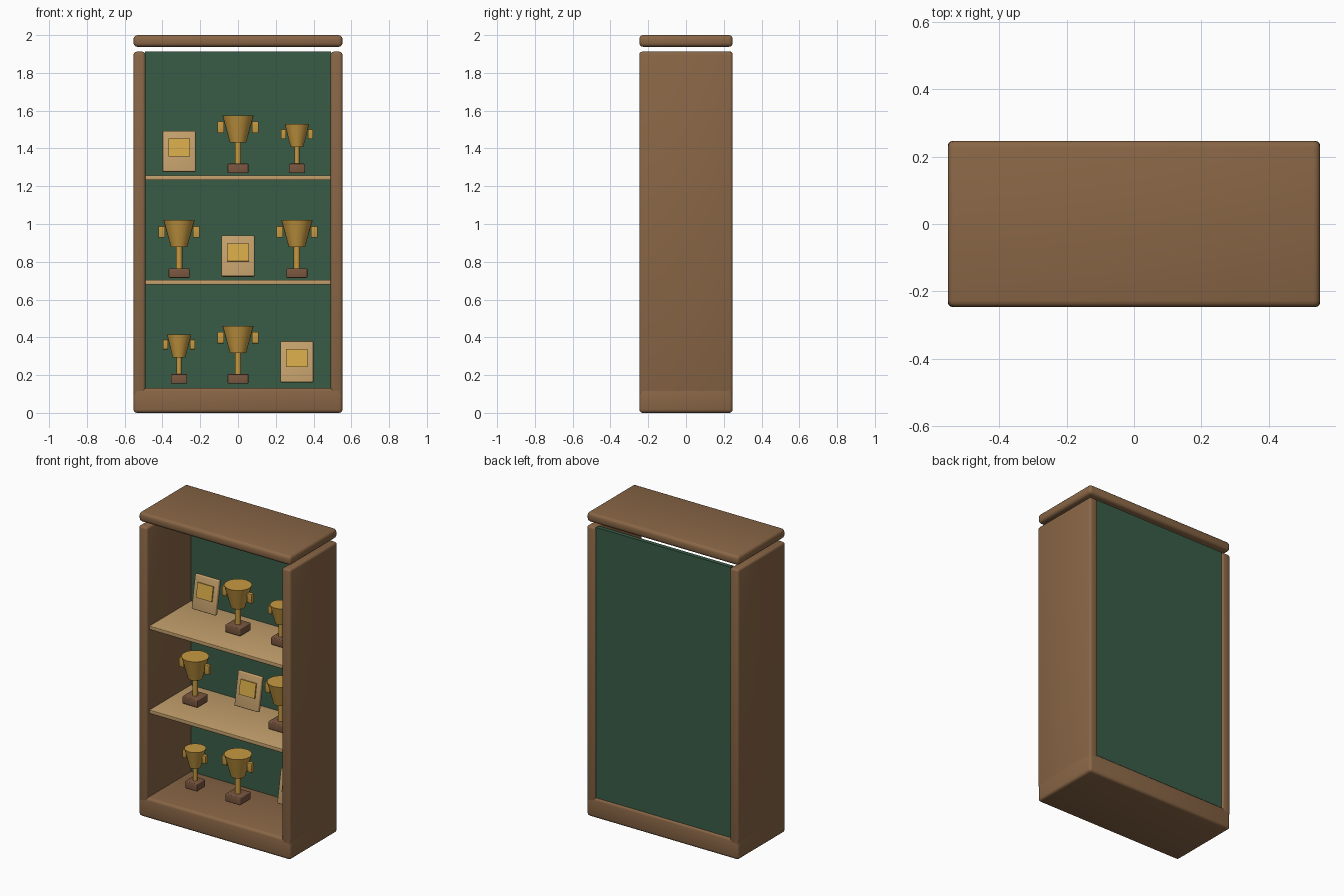
import bpy, math
from mathutils import Matrix, Vector

if "Cube" in bpy.data.objects:
    bpy.data.objects.remove(bpy.data.objects["Cube"])


def material(name, rgb):
    m = bpy.data.materials.new(name)
    m.diffuse_color = (*rgb, 1)
    m.use_nodes = True
    m.node_tree.nodes["Principled BSDF"].inputs["Base Color"].default_value = m.diffuse_color
    return m


WOOD = material("brown wood", (0.25, 0.133, 0.061))
GREEN = material("green felt", (0.04, 0.107, 0.061))
TAN = material("tan wood", (0.55, 0.35, 0.15))
GOLD = material("gold", (0.57, 0.32, 0.053))
PLATE = material("bright gold", (0.65, 0.39, 0.065))
DARK = material("trophy base wood", (0.195, 0.095, 0.05))


def finish(ob, name, mat, bevel=0, segments=3):
    ob.name = name
    ob.data.materials.append(mat)
    if bevel:
        b = ob.modifiers.new("bevel", "BEVEL")
        b.width, b.segments = bevel, segments
        bpy.ops.object.modifier_apply(modifier="bevel")
    bpy.ops.object.shade_smooth_by_angle(angle=math.radians(35))
    return ob


def box(name, mat, lo, hi, bevel=0, matrix=None):
    lo, hi = Vector(lo), Vector(hi)
    bpy.ops.mesh.primitive_cube_add(size=1)
    ob = bpy.context.object
    ob.data.transform(Matrix.Translation((lo + hi) / 2) @ Matrix.Diagonal((*(hi - lo), 1)))
    finish(ob, name, mat, bevel)
    if matrix:
        ob.data.transform(matrix)
    return ob


def cone(name, mat, x, y, z0, z1, r0, r1):
    bpy.ops.mesh.primitive_cone_add(vertices=24, radius1=r0, radius2=r1, depth=z1 - z0,
                                    location=(x, y, (z0 + z1) / 2))
    return finish(bpy.context.object, name, mat)


def trophy(x, z, w, h):
    # square foot, stem, flared cup and two side handles
    f = 0.055 * w
    box("trophy_foot", DARK, (x - f, -f, z), (x + f, f, z + 0.05), 0.005)
    cone("trophy_stem", GOLD, x, 0, z + 0.045, z + 0.17 * h, 0.017 * w, 0.017 * w)
    cone("trophy_cup", GOLD, x, 0, z + 0.163 * h, z + 0.306 * h, 0.043 * w, 0.083 * w)
    for s in (-1, 1):
        a, b = sorted((x + s * 0.074 * w, x + s * 0.109 * w))
        box("trophy_handle", GOLD, (a, -0.013, z + 0.213 * h), (b, 0.013, z + 0.274 * h), 0.003)


def plaque(x, z):
    # backward-leaning board with a metal plate
    m = Matrix.Translation((x, 0.115, z + 0.111)) @ Matrix.Rotation(-0.18, 4, "X")
    box("plaque_board", TAN, (-0.087, -0.0125, -0.11), (0.087, 0.0125, 0.11), 0.006, m)
    box("plaque_plate", PLATE, (-0.057, -0.021, -0.03), (0.057, -0.012, 0.065), 0, m)


# cabinet
box("base", WOOD, (-0.553, -0.247, 0), (0.553, 0.247, 0.133), 0.018)
box("top_board", WOOD, (-0.553, -0.247, 1.938), (0.553, 0.247, 2.0), 0.02)
for s, side in ((-1, "left"), (1, "right")):
    a, b = sorted((s * 0.49, s * 0.553))
    box(side + "_side", WOOD, (a, -0.247, 0.095), (b, 0.247, 1.912), 0.015)
box("back_panel", GREEN, (-0.492, 0.21, 0.11), (0.492, 0.237, 1.912))
for top in (0.704, 1.257):
    box("shelf", TAN, (-0.492, -0.222, top - 0.025), (0.492, 0.212, top), 0.004)

# rows of awards: L large trophy, S small trophy, P plaque
for z, row in ((0.155, "SLP"), (0.715, "LPL"), (1.269, "PLS")):
    for x, kind in zip((-0.312, 0, 0.312), row):
        if kind == "P":
            plaque(x, z + 0.004)
        elif kind == "L":
            trophy(x, z, 1, 1)
        else:
            trophy(x, z, 0.78, 0.85)
